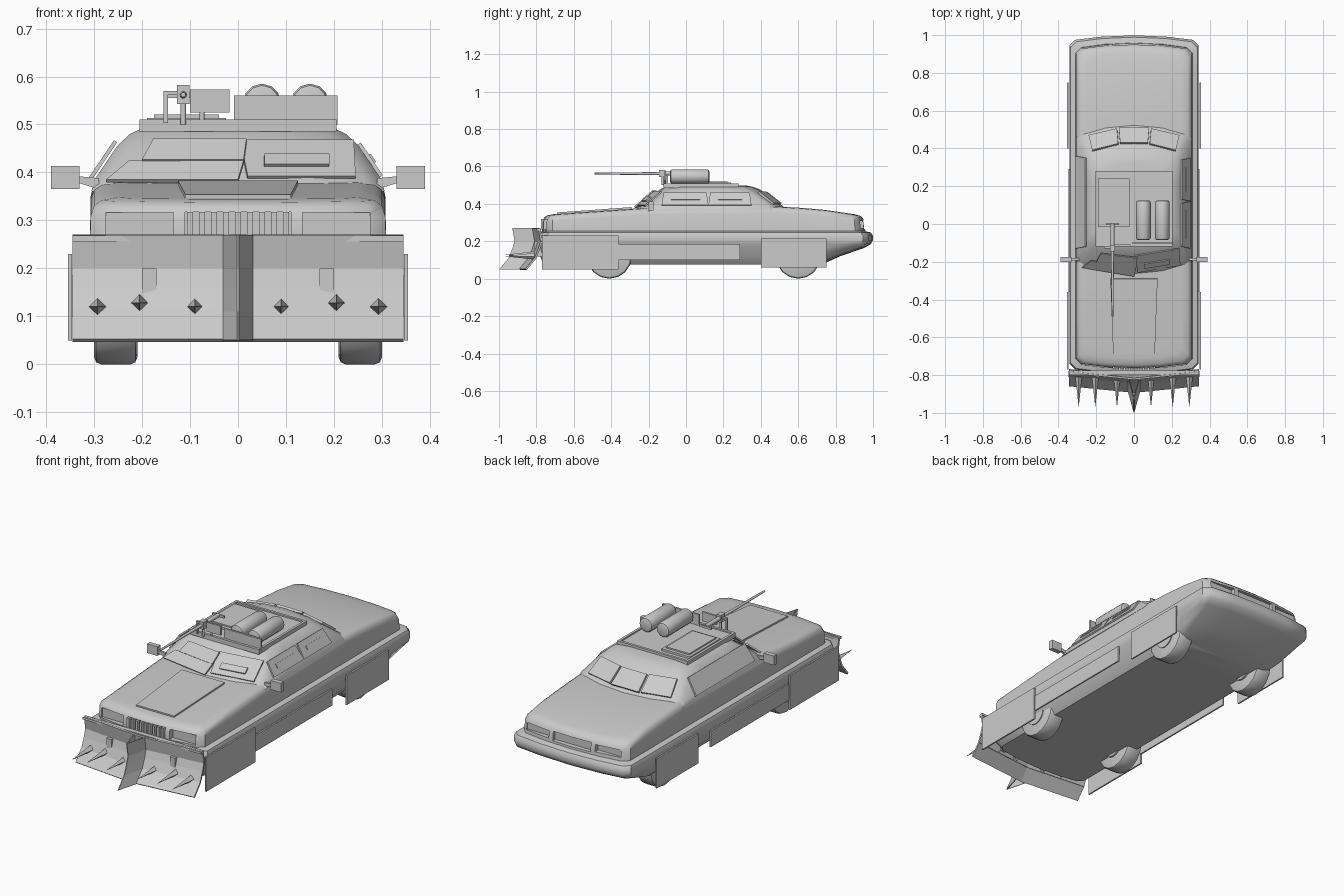
import bpy, bmesh, math
from mathutils import Vector, Matrix

if "Cube" in bpy.data.objects:
    bpy.data.objects.remove(bpy.data.objects["Cube"])

grey = bpy.data.materials.new("plain_grey")
grey.use_nodes = True
grey.diffuse_color = (0.6, 0.6, 0.6, 1)
grey.node_tree.nodes["Principled BSDF"].inputs["Base Color"].default_value = (0.6, 0.6, 0.6, 1)


def finish(name, bm, smooth=None):
    bmesh.ops.recalc_face_normals(bm, faces=bm.faces)
    me = bpy.data.meshes.new(name)
    bm.to_mesh(me)
    bm.free()
    me.materials.append(grey)
    ob = bpy.data.objects.new(name, me)
    bpy.context.collection.objects.link(ob)
    if smooth:
        bpy.ops.object.select_all(action='DESELECT')
        bpy.context.view_layer.objects.active = ob
        ob.select_set(True)
        bpy.ops.object.shade_smooth_by_angle(angle=math.radians(smooth))
    return ob


def box(name, x, y, z):
    """Box from three (min, max) ranges."""
    bm = bmesh.new()
    bmesh.ops.create_cube(bm, size=1)
    for v in bm.verts:
        v.co = [(a + b) / 2 + c * (b - a) for c, (a, b) in zip(v.co, (x, y, z))]
    return finish(name, bm)


def rod(name, a, b, r1, r2=None, sides=12, bevel=0.0):
    """Cylinder or cone from point a to point b."""
    a, b = Vector(a), Vector(b)
    bm = bmesh.new()
    d = b - a
    bmesh.ops.create_cone(bm, cap_ends=True, segments=sides, radius1=r1,
                          radius2=r1 if r2 is None else r2, depth=d.length)
    if bevel:
        rims = [e for e in bm.edges if abs(e.verts[0].co.z - e.verts[1].co.z) < 1e-5]
        bmesh.ops.bevel(bm, geom=rims, offset=bevel, segments=2, affect='EDGES', profile=0.5)
    rot = Vector((0, 0, 1)).rotation_difference(d).to_matrix().to_4x4()
    bm.transform(Matrix.Translation((a + b) / 2) @ rot)
    return finish(name, bm, 35 if sides > 4 else None)


def plate(name, corners, t=0.008):
    """Flat plate on four corners, thickened both ways."""
    p = [Vector(c) for c in corners]
    n = (p[2] - p[0]).cross(p[3] - p[1]).normalized() * t / 2
    bm = bmesh.new()
    lo = [bm.verts.new(c - n) for c in p]
    hi = [bm.verts.new(c + n) for c in p]
    bm.faces.new(lo)
    bm.faces.new(hi)
    for i in range(4):
        j = (i + 1) % 4
        bm.faces.new((lo[i], lo[j], hi[j], hi[i]))
    return finish(name, bm)


def deck(y):
    """Height of the hood and boot line along the car."""
    pts = [(-0.8, 0.336), (-0.72, 0.344), (-0.2, 0.38), (0.5, 0.388), (0.75, 0.368), (0.93, 0.34), (1, 0.33)]
    for (a, za), (b, zb) in zip(pts, pts[1:]):
        if y <= b:
            return za + (zb - za) * (y - a) / (b - a)
    return pts[-1][1]


def shell(name, layers, stations, bow, corner, follow=False, smooth=40):
    """Stack of plan outlines (z, half width, front y, rear y), bowed at both ends."""
    bm = bmesh.new()
    rings = []
    for z, w, yf, yr in layers:
        half = [(0, yf - bow), (0.5 * w, yf - bow * 0.7), (w - corner, yf), (w, yf + corner)]
        half += [(w, yf + (yr - yf) * s) for s in stations]
        half += [(w, yr - corner), (w - corner, yr), (0.5 * w, yr + bow * 0.7), (0, yr + bow)]
        ring = half + [(-x, y) for x, y in half[-2:0:-1]]
        rings.append([bm.verts.new((x, y, deck(y) + z if follow and z <= 0 else z)) for x, y in ring])
    n = len(rings[0])
    for a, b in zip(rings, rings[1:]):
        for i in range(n):
            j = (i + 1) % n
            bm.faces.new((a[i], a[j], b[j], b[i]))
    for r in (rings[0], rings[-1]):
        h = n // 2
        bm.faces.new((r[0], r[1], r[-1]))
        bm.faces.new((r[h], r[h - 1], r[h + 1]))
        for i in range(1, h - 1):
            bm.faces.new((r[i], r[i + 1], r[n - i - 1], r[n - i]))
    return finish(name, bm, smooth)


# Car body with wraparound bumper band, then cabin
body = shell("body", [
    (0.075, 0.27, -0.74, 0.70), (0.12, 0.31, -0.755, 0.80), (0.165, 0.325, -0.765, 0.93),
    (0.185, 0.338, -0.77, 0.965), (0.205, 0.342, -0.77, 0.975), (0.23, 0.342, -0.77, 0.975),
    (0.247, 0.335, -0.765, 0.965), (0.254, 0.309, -0.745, 0.935), (-0.035, 0.307, -0.745, 0.93),
    (-0.014, 0.3, -0.735, 0.922), (-0.004, 0.285, -0.722, 0.91), (0.0, 0.25, -0.69, 0.88)],
    [0.15, 0.3, 0.45, 0.6, 0.73, 0.82, 0.9], 0.024, 0.03, follow=True)
shell("cabin", [
    (0.36, 0.306, -0.235, 0.50), (0.387, 0.298, -0.205, 0.475), (0.455, 0.252, -0.125, 0.385),
    (0.48, 0.226, -0.09, 0.345), (0.492, 0.2, -0.06, 0.31), (0.498, 0.17, -0.03, 0.28)],
    [0.3, 0.5, 0.7], 0.045, 0.035)

# Recesses for lamps, grille and rear panels
recess = [((-0.11, 0.11), (-0.9, -0.745), (0.264, 0.318)),
          ((-0.11, 0.11), (0.932, 1.1), (0.265, 0.312))]
for s in (-1, 1):
    lamp = tuple(sorted((s * 0.135, s * 0.275)))
    recess += [(lamp, (-0.9, -0.735), (0.264, 0.316)), (lamp, (0.925, 1.1), (0.272, 0.308))]
for r in recess:
    cutter = box("cutter", *r)
    cutter.hide_render = True
    m = body.modifiers.new("recess", 'BOOLEAN')
    m.object, m.operation, m.solver = cutter, 'DIFFERENCE', 'EXACT'
    bpy.context.view_layer.objects.active = body
    bpy.ops.object.modifier_apply(modifier=m.name)
    bpy.data.objects.remove(cutter)
for i in range(9):
    x = -0.1 + i * 0.025
    box("grille_bar", (x - 0.006, x + 0.006), (-0.775, -0.742), (0.264, 0.318))

# Raised hood panel
plate("hood_panel", [(-0.11, -0.69, 0.348), (0.11, -0.69, 0.348), (0.125, -0.29, 0.377), (-0.125, -0.29, 0.377)], 0.012)

# Wheels, side skirts and mirrors on both sides
for s in (-1, 1):
    for y in (-0.41, 0.6):
        rod("wheel", (s * 0.21, y, 0.12), (s * 0.30, y, 0.12), 0.12, sides=16, bevel=0.014)
        rod("wheel_hub", (s * 0.20, y, 0.12), (s * 0.305, y, 0.12), 0.06, sides=16)
    for name, y0, y1, z0, z1, x in (("front_skirt", -0.77, -0.36, 0.05, 0.23, 0.35),
                                    ("sill_skirt", -0.36, 0.29, 0.1, 0.185, 0.344),
                                    ("rear_skirt", 0.4, 0.75, 0.06, 0.215, 0.35)):
        plate(name, [(s * x, y0, z0), (s * x, y1, z0), (s * x, y1, z1), (s * x, y0, z1)])
    box("mirror", tuple(sorted((s * 0.33, s * 0.39))), (-0.2, -0.175), (0.365, 0.413))
    plate("mirror_arm", [(s * 0.29, -0.187, 0.365), (s * 0.365, -0.187, 0.388),
                         (s * 0.365, -0.187, 0.395), (s * 0.29, -0.187, 0.388)], 0.012)


def side_x(z):
    return 0.298 - (z - 0.387) * 0.046 / 0.068 + 0.004


def side_plate(name, s, y0, y1, z0, z1, lift=0.0, shear=0.0, t=0.008):
    a, b = s * (side_x(z0) + lift), s * (side_x(z1) + lift)
    plate(name, [(a, y0 - shear, z0), (a, y1 + shear, z0), (b, y1, z1), (b, y0, z1)], t)


# Side windows: framed slits on the left, one big leaning plate on the right
for y0, y1 in ((-0.12, 0.11), (0.13, 0.34)):
    side_plate("window_plate", 1, y0, y1, 0.392, 0.46, 0.0, 0.01)
side_plate("window_slit", 1, -0.08, 0.075, 0.42, 0.437, 0.005)
side_plate("rear_window_slit", 1, 0.17, 0.3, 0.42, 0.437, 0.005)
side_plate("window_armour", -1, -0.12, 0.35, 0.385, 0.465, 0.006, 0.01)

# Windscreen armour
def screen(name, x0, x1, z0, z1, lift=0.0, skew=0.0, t=0.008):
    def pt(x, z):
        y = -0.205 + (z - 0.387) * 1.17 - 0.045 * (1 - (abs(x) / 0.27) ** 1.5) - 0.008 - lift
        return (x, y, z)
    plate(name, [pt(x0, z0), pt(x1, z0), pt(x1 + skew, z1), pt(x0 + skew * 4, z1)], t)


screen("lower_screen_plate", -0.275, 0.0, 0.382, 0.422, 0.012, 0.012)
screen("upper_screen_plate", -0.2, 0.012, 0.424, 0.468, 0.016, 0.006)
screen("left_screen_plate", 0.02, 0.245, 0.39, 0.466, 0.002, -0.004)
screen("screen_slit", 0.055, 0.19, 0.415, 0.436, 0.014)

# Rear window armour in three facets
for x0, x1, d0, d1 in ((-0.08, 0.08, 0.04, 0.04), (0.09, 0.24, 0.035, 0.0), (-0.24, -0.09, 0.0, 0.035)):
    k = 0.92
    plate("rear_screen_plate", [(x0, 0.468 + d0, 0.4), (x1, 0.468 + d1, 0.4),
                                (x1 * k, 0.388 + d1, 0.462), (x0 * k, 0.388 + d0, 0.462)], 0.012)

# Roof rack with raised rim, hatch and tanks
box("roof_rack", (-0.205, 0.205), (-0.12, 0.28), (0.485, 0.503))
for s in (-1, 1):
    box("rack_side_rim", tuple(sorted((s * 0.192, s * 0.205))), (-0.12, 0.28), (0.5, 0.51))
for y in (-0.12, 0.267):
    box("rack_end_rim", (-0.205, 0.205), (y, y + 0.013), (0.5, 0.51))
box("hatch", (-0.19, -0.025), (-0.016, 0.24), (0.5, 0.514))
box("hatch_lid", (-0.175, -0.04), (0.0, 0.222), (0.514, 0.521))
for x in (0.05, 0.15):
    rod("roof_tank", (x, -0.085, 0.546), (x, 0.125, 0.546), 0.039, bevel=0.012)
box("tank_shield", (-0.008, 0.207), (-0.105, -0.095), (0.5, 0.56))

# Swivel gun
gx = -0.114
rod("gun_post", (gx, -0.125, 0.5), (gx, -0.125, 0.55), 0.006)
box("gun_cradle", (gx - 0.013, gx + 0.013), (-0.145, -0.11), (0.543, 0.582))
rod("gun_body", (gx, -0.145, 0.562), (gx, 0.0, 0.562), 0.011)
rod("gun_barrel", (gx, -0.49, 0.562), (gx, -0.14, 0.562), 0.005, 0.008)
box("gun_grip", (gx - 0.035, gx + 0.035), (-0.005, 0.005), (0.555, 0.567))
box("gun_shield", (-0.1, -0.018), (-0.118, -0.108), (0.525, 0.573))
rod("shield_leg", (-0.075, -0.113, 0.5), (-0.075, -0.113, 0.53), 0.005)
box("gun_bracket_bar", (-0.155, -0.125), (-0.13, -0.118), (0.562, 0.57))
box("gun_bracket_leg", (-0.155, -0.146), (-0.13, -0.118), (0.503, 0.57))

# Curved ram blade, centre wedge and spikes
profile = [(0, 0.27), (0.012, 0.2), (0.0, 0.16), (-0.02, 0.11), (-0.07, 0.05)]
for s in (-1, 1):
    for (d0, z0), (d1, z1) in zip(profile, profile[1:]):
        plate("ram_blade", [(0, -0.82 + d0, z0), (s * 0.345, -0.785 + d0, z0),
                            (s * 0.345, -0.785 + d1, z1), (0, -0.82 + d1, z1)], 0.01)
        plate("ram_wedge", [(0, -0.928 + d0, z0), (s * 0.031, -0.815 + d0, z0),
                            (s * 0.031, -0.815 + d1, z1), (0, -0.928 + d1, z1)], 0.004)
    box("ram_lip", tuple(sorted((0, s * 0.345))), (-0.8, -0.775), (0.256, 0.268))
    box("ram_strut", tuple(sorted((s * 0.17, s * 0.2))), (-0.81, -0.74), (0.12, 0.2))
    for x, z in ((0.09, 0.12), (0.205, 0.128), (0.293, 0.12)):
        rod("ram_spike", (s * x, -0.81, z), (s * x, -0.965, z), 0.018, 0.0005, sides=4)
